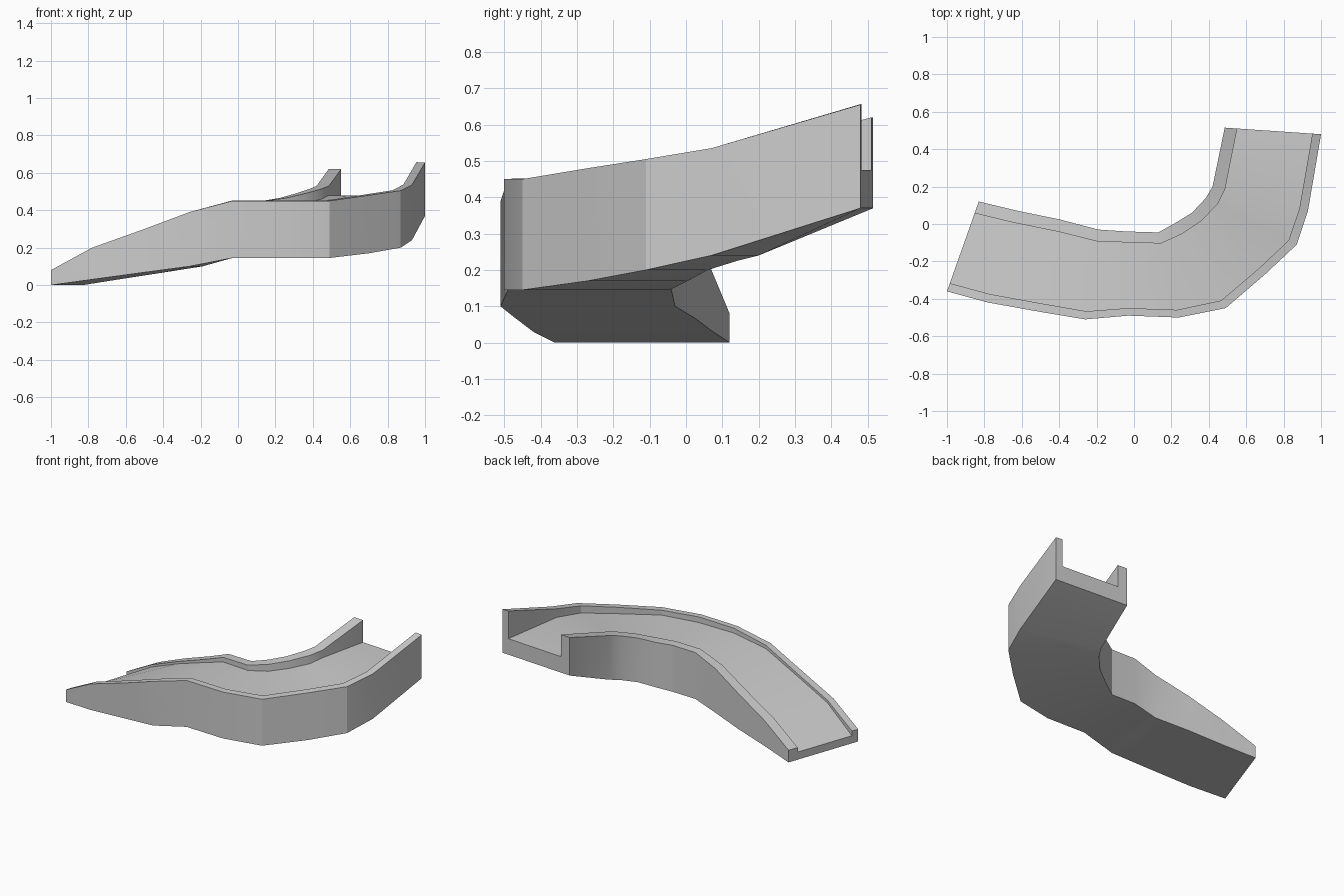
import bpy, bmesh
from mathutils import Vector

# Stations from the low end to the high end:
# outer x, y, bottom, top | inner x, y, bottom, top | floor height
STATIONS = [
    (-1.00, -0.36, 0.000, 0.08, -0.83, 0.12, 0.000, 0.08, 0.05),
    (-0.78, -0.42, 0.030, 0.20, -0.62, 0.07, 0.033, 0.20, 0.185),
    (-0.50, -0.47, 0.068, 0.30, -0.40, 0.025, 0.067, 0.30, 0.285),
    (-0.26, -0.51, 0.100, 0.39, -0.19, -0.03, 0.100, 0.39, 0.37),
    (-0.03, -0.49, 0.145, 0.45, -0.04, -0.04, 0.145, 0.45, 0.42),
    (0.24, -0.50, 0.145, 0.45, 0.13, -0.045, 0.145, 0.45, 0.415),
    (0.49, -0.45, 0.145, 0.45, 0.22, 0.005, 0.170, 0.465, 0.42),
    (0.70, -0.27, 0.170, 0.48, 0.31, 0.06, 0.200, 0.49, 0.44),
    (0.87, -0.11, 0.200, 0.505, 0.385, 0.14, 0.225, 0.515, 0.46),
    (0.93, 0.07, 0.240, 0.535, 0.42, 0.20, 0.240, 0.53, 0.48),
    (1.00, 0.48, 0.370, 0.655, 0.485, 0.515, 0.370, 0.62, 0.475),
]
OUTER_WALL = 0.09   # wall thickness as a share of the channel width
INNER_WALL = 0.13


def section(s):
    """U-shaped cross-section at one station."""
    ox, oy, ob, ot, ix, iy, ib, it, fl = s
    o, i = Vector((ox, oy)), Vector((ix, iy))
    a, b = o.lerp(i, OUTER_WALL), i.lerp(o, INNER_WALL)
    pts = [(o, ob), (o, ot), (a, ot + 0.002), (a, fl),
           (b, fl), (b, it), (i, it), (i, ib)]
    return [(p.x, p.y, z) for p, z in pts]


# Curved channel ramp: loft the sections and cap both ends
bm = bmesh.new()
rings = [[bm.verts.new(p) for p in section(s)] for s in STATIONS]
n = len(rings[0])
for r0, r1 in zip(rings, rings[1:]):
    for k in range(n):
        m = (k + 1) % n
        bm.faces.new((r0[k], r0[m], r1[m], r1[k]))
for r in (rings[0], rings[-1]):
    # each cap: two walls and the floor slab
    bm.faces.new(r[0:4])
    bm.faces.new((r[0], r[3], r[4], r[7]))
    bm.faces.new(r[4:8])
bmesh.ops.recalc_face_normals(bm, faces=bm.faces)
mesh = bpy.data.meshes.new("curved_channel_ramp")
bm.to_mesh(mesh)
bm.free()
ramp = bpy.data.objects.new("curved_channel_ramp", mesh)
bpy.context.collection.objects.link(ramp)

# Smooth along the sweep, keep the profile corners sharp
bpy.context.view_layer.objects.active = ramp
ramp.select_set(True)
bpy.ops.object.shade_smooth_by_angle(angle=0.45)
